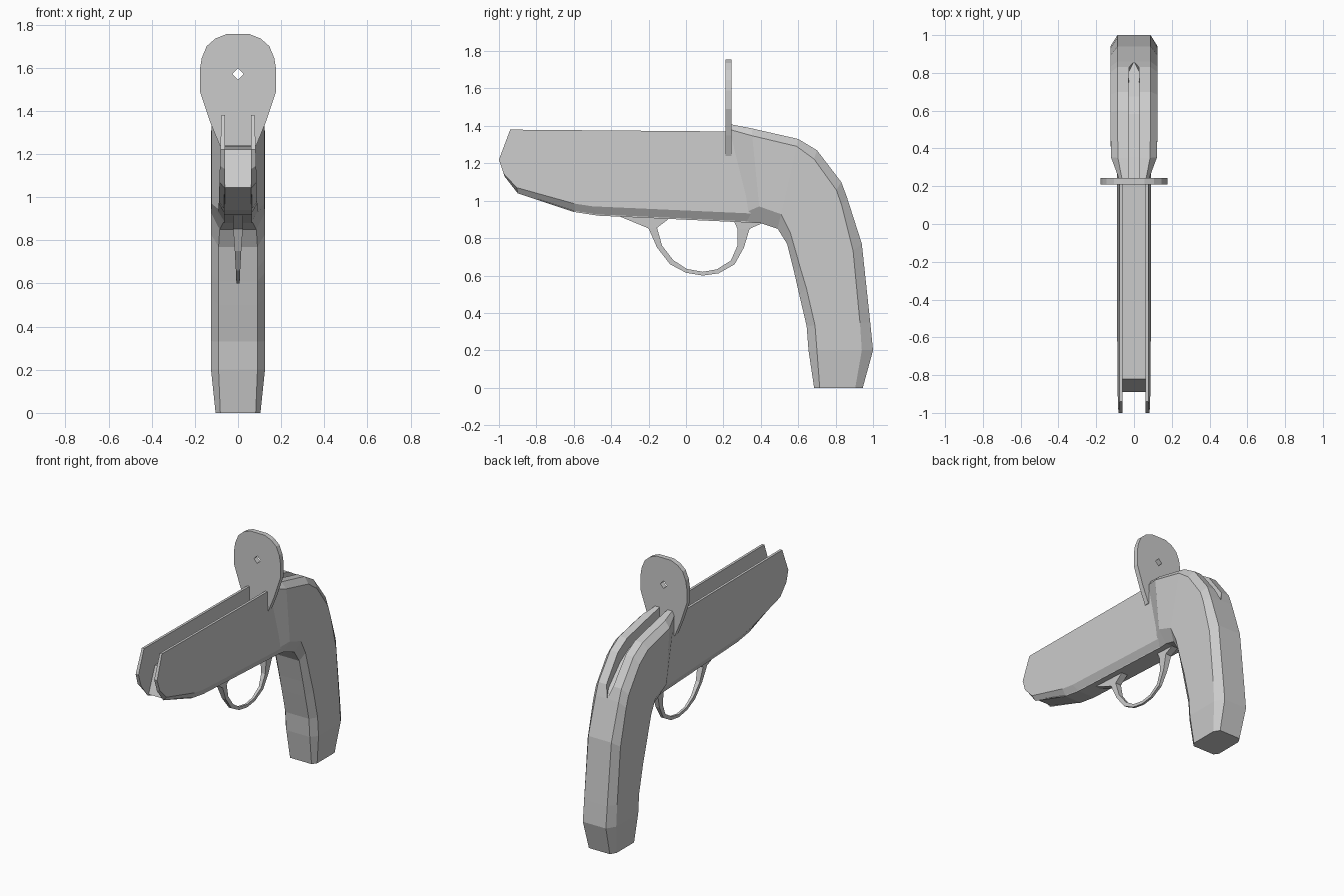
import bpy, bmesh
from mathutils import Vector


def finish(bm, name):
    bmesh.ops.remove_doubles(bm, verts=bm.verts, dist=0.0005)
    bmesh.ops.recalc_face_normals(bm, faces=bm.faces)
    mesh = bpy.data.meshes.new(name)
    bm.to_mesh(mesh)
    bm.free()
    obj = bpy.data.objects.new(name, mesh)
    bpy.context.collection.objects.link(obj)
    return obj


def loft(name, rings, caps=True, closed=False):
    """Skin equal-length rings of 3D points."""
    bm = bmesh.new()
    vs = [[bm.verts.new(p) for p in r] for r in rings]
    n = len(vs[0])
    pairs = list(zip(vs, vs[1:])) + ([(vs[-1], vs[0])] if closed else [])
    for a, b in pairs:
        for i in range(n):
            j = (i + 1) % n
            bm.faces.new((a[i], a[j], b[j], b[i]))
    if caps and not closed:
        bm.faces.new(vs[0])
        bm.faces.new(vs[-1])
    return finish(bm, name)


# Fore-end core: its top is the floor of the barrel channel
core = [(-0.82, 1.22), (-0.89, 1.045), (-0.60, 0.94), (-0.47, 0.92),
        (0.40, 0.88), (0.36, 1.235)]
loft("fore_end_core", [[(x, y, z) for y, z in core] for x in (-0.064, 0.064)])

# Fore-end side walls with a chamfered lower edge
inner = [(0.24, 1.37), (-0.94, 1.38), (-1.0, 1.22), (-0.97, 1.13), (-0.90, 1.04),
         (-0.60, 0.94), (-0.47, 0.92), (0.40, 0.88)]
outer = [(0.24, 1.37), (-0.94, 1.38), (-1.0, 1.22), (-0.975, 1.145), (-0.905, 1.07),
         (-0.60, 0.985), (-0.50, 0.97), (0.39, 0.93)]
for side, label in ((-1, "left"), (1, "right")):
    loft("fore_end_wall_" + label, [
        [(side * 0.06, y, z) for y, z in inner],
        [(side * (0.077 + 0.03 * (1.38 - z)), y, z) for y, z in outer]])

# Grip: bottom/front point, top/back point, side half width, front flat,
# back flat, front chamfer, back chamfer, groove half width, groove depth
stations = [
    ((0.32, 0.885), (0.23, 1.41), 0.078, 0.060, 0.062, 0.05, 0.03, 0.030, 0.08),
    ((0.40, 0.88), (0.35, 1.387), 0.122, 0.070, 0.085, 0.09, 0.04, 0.030, 0.08),
    ((0.49, 0.85), (0.60, 1.33), 0.125, 0.085, 0.088, 0.08, 0.04, 0.030, 0.08),
    ((0.54, 0.77), (0.70, 1.27), 0.125, 0.090, 0.088, 0.06, 0.05, 0.030, 0.08),
    ((0.565, 0.67), (0.83, 1.10), 0.125, 0.090, 0.088, 0.05, 0.05, 0.026, 0.04),
    ((0.58, 0.61), (0.86, 1.02), 0.125, 0.090, 0.088, 0.05, 0.05, 0.0, 0.0),
    ((0.605, 0.50), (0.94, 0.77), 0.125, 0.090, 0.088, 0.05, 0.06, 0.0, 0.0),
    ((0.645, 0.33), (0.985, 0.35), 0.125, 0.090, 0.088, 0.045, 0.055, 0.0, 0.0),
    ((0.655, 0.20), (1.0, 0.20), 0.125, 0.090, 0.088, 0.045, 0.06, 0.0, 0.0),
    ((0.685, 0.0), (0.945, 0.0), 0.104, 0.082, 0.080, 0.03, 0.04, 0.0, 0.0),
]
rings = []
for b, t, w, wf, wb, cf, cb, g, d in stations:
    b, t = Vector((0, *b)), Vector((0, *t))
    length = (t - b).length
    u = (t - b).normalized()
    half = [(wf, 0), (w, cf), (w, length - cb), (wb, length), (g, length), (g, length - d)]
    section = half + [(-x, h) for x, h in reversed(half)]
    rings.append([b + u * h + Vector((x, 0, 0)) for x, h in section])
loft("grip", rings)

# Upright round plate with a small diamond hole
half = [(0.055, 1.755), (0.105, 1.735), (0.145, 1.70), (0.168, 1.645), (0.177, 1.59),
        (0.177, 1.49), (0.13, 1.35), (0.085, 1.24)]
outline = half + [(-x, z) for x, z in reversed(half)]
hole = [(0, 1.597), (0.026, 1.571), (0, 1.545), (-0.026, 1.571)]
plate_bm = bmesh.new()
edges = []
for loop in (outline, hole):
    vs = [plate_bm.verts.new((x, 0.21, z)) for x, z in loop]
    edges += [plate_bm.edges.new((vs[i], vs[(i + 1) % len(vs)])) for i in range(len(vs))]
bmesh.ops.triangle_fill(plate_bm, edges=edges, use_beauty=True)
geo = bmesh.ops.extrude_face_region(plate_bm, geom=plate_bm.faces[:], use_keep_orig=True)
bmesh.ops.translate(plate_bm, vec=(0, 0.034, 0),
                    verts=[v for v in geo["geom"] if isinstance(v, bmesh.types.BMVert)])
finish(plate_bm, "sight_plate")

# Trigger guard: outer point, inner point, half thickness
guard = [
    ((-0.36, 0.918), (-0.07, 0.92), 0.024),
    ((-0.20, 0.852), (-0.155, 0.855), 0.022),
    ((-0.155, 0.75), (-0.128, 0.76), 0.015),
    ((-0.085, 0.66), (-0.068, 0.682), 0.010),
    ((0.0, 0.615), (0.005, 0.635), 0.008),
    ((0.09, 0.60), (0.09, 0.62), 0.008),
    ((0.175, 0.612), (0.165, 0.633), 0.008),
    ((0.26, 0.66), (0.24, 0.68), 0.010),
    ((0.31, 0.75), (0.275, 0.76), 0.015),
    ((0.34, 0.85), (0.275, 0.85), 0.022),
    ((0.42, 0.885), (0.25, 0.905), 0.024),
]
loft("trigger_guard", [[(-t, *o), (t, *o), (t, *i), (-t, *i)] for o, i, t in guard])
